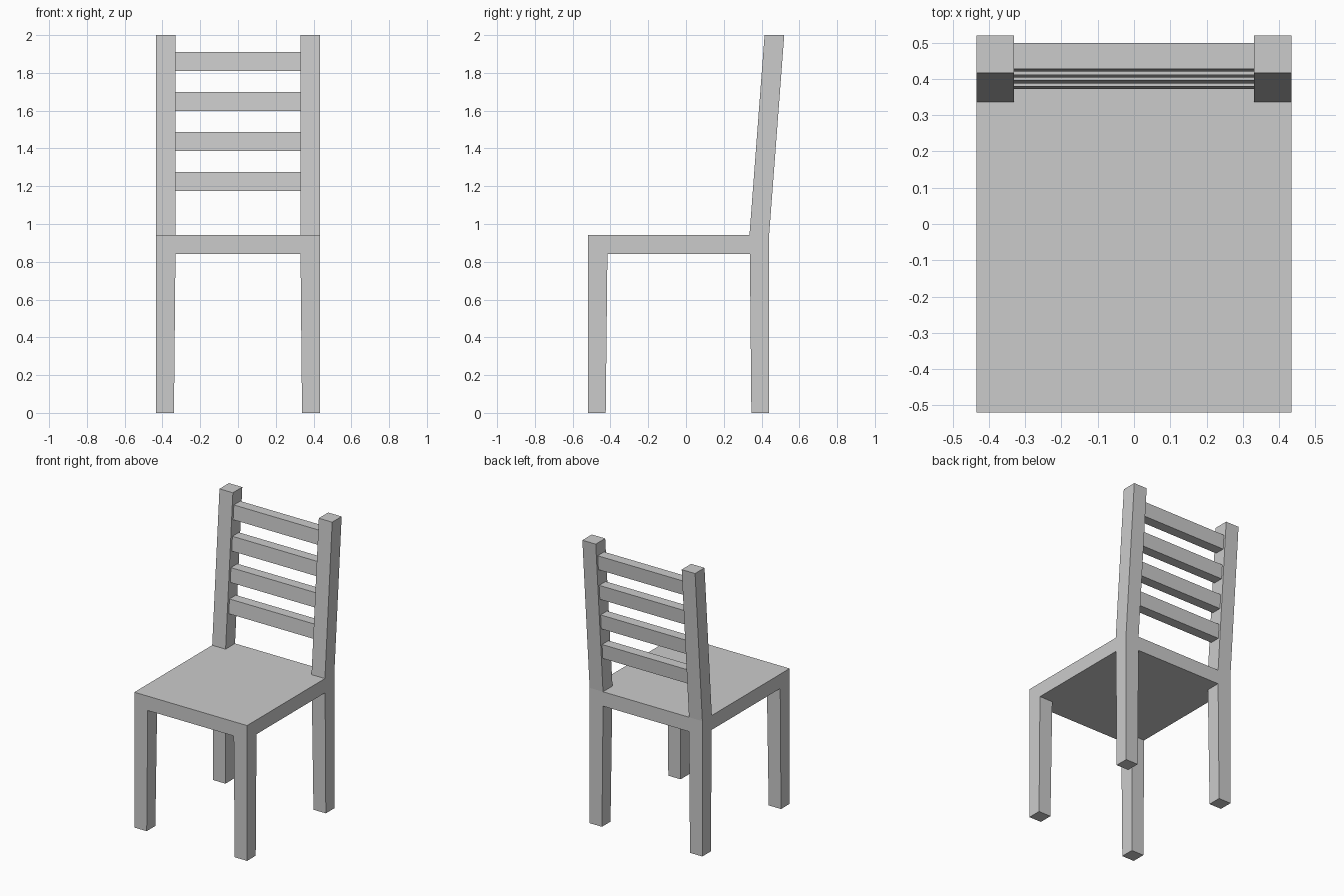
import bpy

if "Cube" in bpy.data.objects:
    bpy.data.objects.remove(bpy.data.objects["Cube"])

FACES = [(3, 2, 1, 0), (4, 5, 6, 7), (0, 1, 5, 4), (1, 2, 6, 5), (2, 3, 7, 6), (3, 0, 4, 7)]


def block(name, z0, bottom, z1, top, mirror=False):
    """Six-sided block between two rectangles (x0, x1, y0, y1), optionally mirrored in x."""
    verts = []
    for z, (x0, x1, y0, y1) in ((z0, bottom), (z1, top)):
        verts += [(x0, y0, z), (x1, y0, z), (x1, y1, z), (x0, y1, z)]
    mesh = bpy.data.meshes.new(name)
    mesh.from_pydata(verts, [], FACES)
    obj = bpy.data.objects.new(name, mesh)
    bpy.context.collection.objects.link(obj)
    if mirror:
        obj.modifiers.new("Mirror", 'MIRROR').use_mirror_merge = False
    return obj


W, INNER = 0.434, 0.331          # half width, inner side of legs and posts
SEAT_LOW, SEAT_TOP, TOP = 0.842, 0.942, 2.0
FRONT, BACK = -0.52, 0.44
LEAN = 0.08 / (TOP - SEAT_TOP)   # backward slope of the backrest

# Seat slab
seat = (-W, W, FRONT, BACK)
block("seat", SEAT_LOW, seat, SEAT_TOP, seat)

# Legs, tapering on their inner sides
block("front_legs", 0, (0.339, W, FRONT, -0.425),
      SEAT_LOW, (INNER, W, FRONT, -0.416), mirror=True)
block("back_legs", 0, (0.339, W, 0.346, BACK),
      SEAT_LOW, (INNER, W, 0.338, BACK), mirror=True)

# Leaning back posts
block("back_posts", SEAT_TOP, (INNER, W, 0.336, BACK),
      TOP, (INNER, W, 0.416, 0.52), mirror=True)

# Four slats following the lean of the posts
for i in range(4):
    z0 = 1.175 + i * 0.212
    z1 = z0 + 0.1
    rects = []
    for z in (z0, z1):
        y = 0.354 + (z - SEAT_TOP) * LEAN
        rects.append((-INNER, INNER, y, y + 0.071))
    block(f"back_slat_{i + 1}", z0, rects[0], z1, rects[1])
